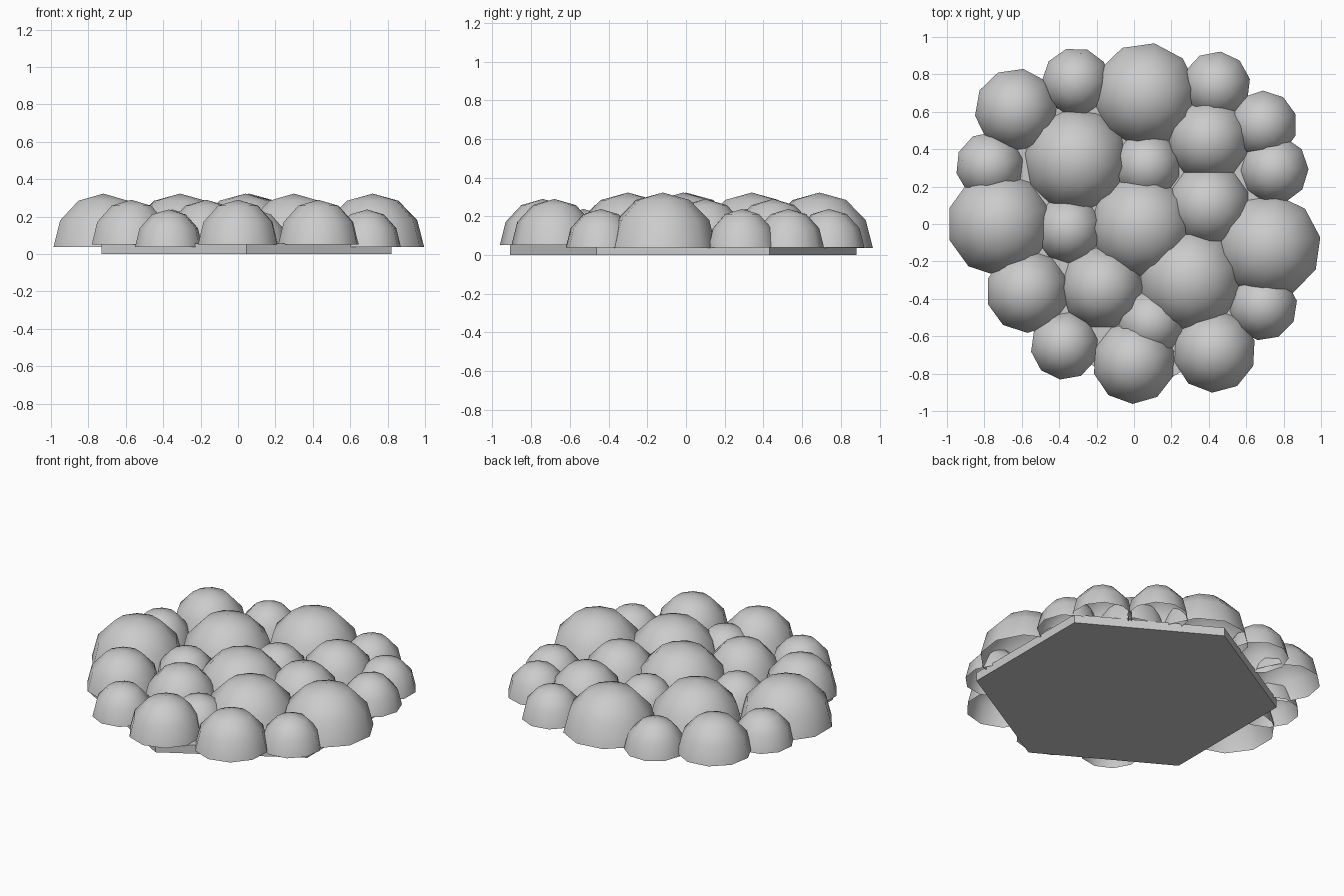
import bpy, bmesh, math

if "Cube" in bpy.data.objects:
    bpy.data.objects.remove(bpy.data.objects["Cube"])

SIDES = 10
# size class: radius, rim height, dome height
SIZES = {"large": (0.28, 0.037, 0.286),
         "medium": (0.222, 0.052, 0.238),
         "small": (0.183, 0.038, 0.2)}
# centre x, centre y, turn in degrees
DOMES = {
    "large": [(-0.72, 0, 0), (-0.31, 0.34, 10), (0.06, 0.69, 26),
              (0.72, -0.12, 28), (0.30, -0.30, 0), (0.04, -0.015, 20)],
    "medium": [(-0.63, 0.61, 26), (0.43, -0.68, 33), (0, -0.74, 34),
               (-0.57, -0.36, 0), (0.40, 0.45, 0), (0.40, 0.10, 0),
               (-0.17, -0.34, 18)],
    "small": [(-0.31, 0.76, 17), (0.44, 0.74, 29), (0.69, 0.53, 0),
              (0.75, 0.29, 19), (0.69, -0.44, 27), (-0.37, -0.65, 28),
              (-0.77, 0.31, 30), (0.07, 0.31, 0), (-0.35, -0.03, 0),
              (0.09, -0.53, 0)],
}


def make_object(name, bm):
    mesh = bpy.data.meshes.new(name)
    bm.to_mesh(mesh)
    bm.free()
    ob = bpy.data.objects.new(name, mesh)
    bpy.context.collection.objects.link(ob)
    return ob


def dome(name, x, y, turn, radius, rim, height):
    """Open half sphere with three rings."""
    bm = bmesh.new()
    bmesh.ops.create_uvsphere(bm, u_segments=SIDES, v_segments=6, radius=1)
    lower = [v for v in bm.verts if v.co.z < -0.01]
    bmesh.ops.delete(bm, geom=lower, context='VERTS')
    for f in bm.faces:
        f.smooth = True
    ob = make_object(name, bm)
    ob.location = (x, y, rim)
    ob.rotation_euler.z = math.radians(turn)
    ob.scale = (radius, radius, height)


# Pebble domes
for size, places in DOMES.items():
    for i, (x, y, turn) in enumerate(places, 1):
        dome(f"{size}_dome_{i}", x, y, turn, *SIZES[size])

# Hexagonal base plate
bm = bmesh.new()
bmesh.ops.create_cone(bm, cap_ends=True, segments=6, radius1=0.895,
                      radius2=0.895, depth=0.055)
plate = make_object("base_plate", bm)
plate.location = (0.045, -0.015, 0.0275)
# put a corner on the y axis
v = plate.data.vertices[0].co
plate.rotation_euler.z = math.pi / 2 - math.atan2(v.y, v.x)
